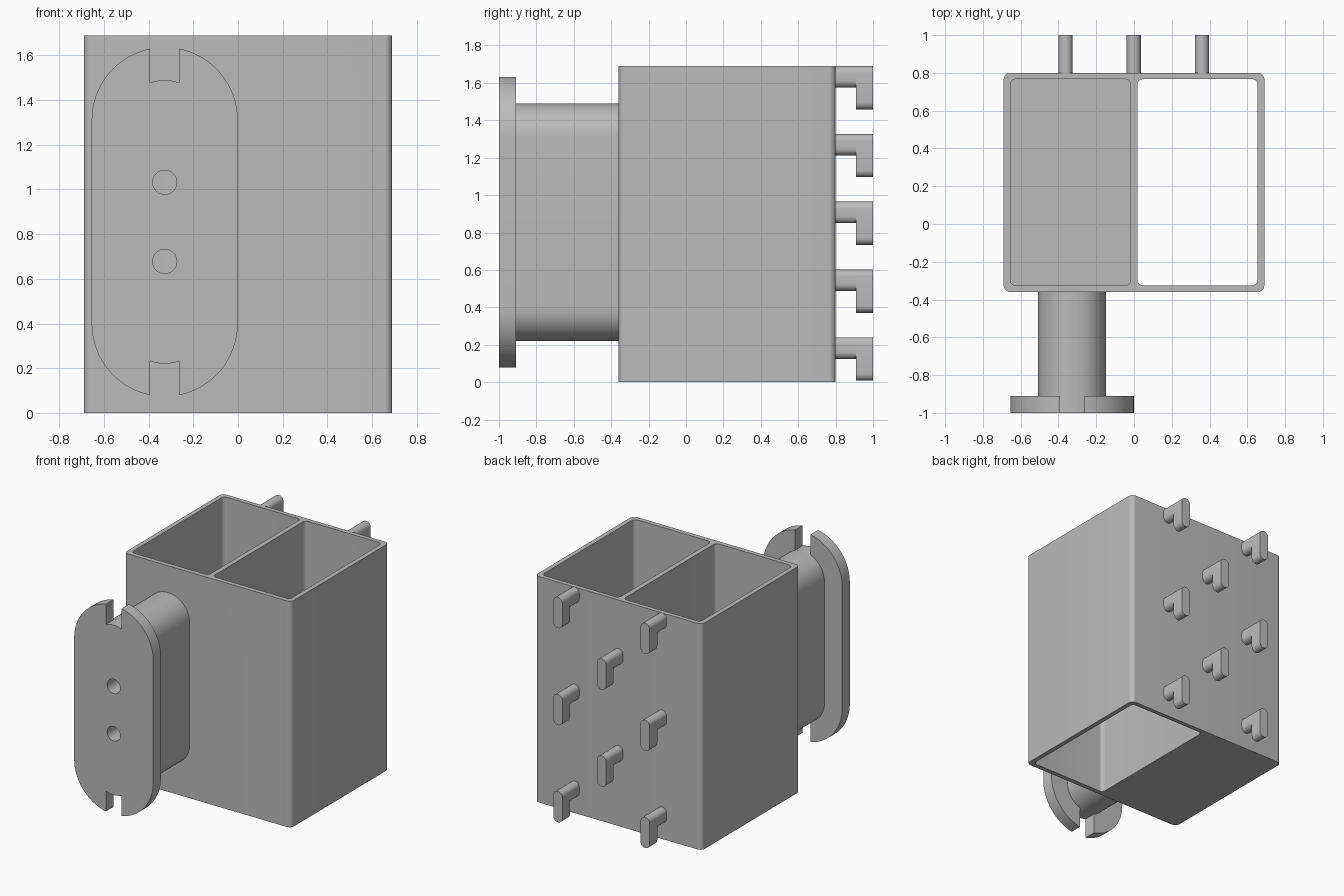
import bpy, bmesh, math
from math import pi, sin, cos, asin

if "Cube" in bpy.data.objects:
    bpy.data.objects.remove(bpy.data.objects["Cube"])

grey = bpy.data.materials.new("plain_grey")
grey.diffuse_color = (0.5, 0.5, 0.5, 1)
grey.use_nodes = True
grey.node_tree.nodes["Principled BSDF"].inputs["Base Color"].default_value = grey.diffuse_color

WALL_FRONT, WALL_BACK, HEIGHT = -0.36, 0.80, 1.69
GRIP_X, GRIP_Z, ARC_Z = -0.328, 0.855, 0.455   # grip centre and half distance of its end arcs


def arc(cx, cy, r, a0, a1, n):
    return [(cx + r * cos(a0 + (a1 - a0) * i / n), cy + r * sin(a0 + (a1 - a0) * i / n))
            for i in range(n + 1)]


def rounded_rect(x0, x1, y0, y1, r, n=8):
    pts = []
    for k, (cx, cy) in enumerate([(x1 - r, y1 - r), (x0 + r, y1 - r), (x0 + r, y0 + r), (x1 - r, y0 + r)]):
        pts += arc(cx, cy, r, k * pi / 2, (k + 1) * pi / 2, n)
    return pts


def stadium(cx, cz, r, half, n=24):
    return arc(cx, cz + half, r, 0, pi, n) + arc(cx, cz - half, r, pi, 2 * pi, n)


def prism(name, outline, a, b, axis):
    """Extrude an outline from a to b along y (outline in xz) or z (outline in xy)."""
    bm = bmesh.new()
    place = (lambda p, t: (p[0], t, p[1])) if axis == "y" else (lambda p, t: (p[0], p[1], t))
    lo = [bm.verts.new(place(p, a)) for p in outline]
    hi = [bm.verts.new(place(p, b)) for p in outline]
    bm.faces.new(lo)
    bm.faces.new(hi)
    for i in range(len(lo)):
        j = (i + 1) % len(lo)
        bm.faces.new((lo[i], lo[j], hi[j], hi[i]))
    bmesh.ops.recalc_face_normals(bm, faces=bm.faces)
    me = bpy.data.meshes.new(name)
    bm.to_mesh(me)
    bm.free()
    me.materials.append(grey)
    ob = bpy.data.objects.new(name, me)
    bpy.context.collection.objects.link(ob)
    return ob


def cut(ob, cutters):
    for c in cutters:
        c.hide_render = True
        m = ob.modifiers.new("cut", "BOOLEAN")
        m.operation, m.solver, m.object = "DIFFERENCE", "EXACT", c
        bpy.context.view_layer.objects.active = ob
        bpy.ops.object.modifier_apply(modifier=m.name)


def smooth(ob):
    ob.data.shade_smooth()
    ob.data.set_sharp_from_angle(angle=math.radians(30))


# Two-bay box: left bay has a floor, right bay is open through the bottom
box = prism("box", rounded_rect(-0.69, 0.69, WALL_FRONT, WALL_BACK, 0.035), 0, HEIGHT, "z")
left_bay = prism("left_bay_cutter", rounded_rect(-0.655, -0.018, -0.325, 0.767, 0.03), 0.035, 1.9, "z")
right_bay = prism("right_bay_cutter", rounded_rect(0.018, 0.655, -0.325, 0.767, 0.03), -0.2, 1.9, "z")

# Grip neck: a long stadium sticking out of the front
neck = prism("grip_neck", stadium(GRIP_X, GRIP_Z, 0.18, ARC_Z), -0.91, WALL_FRONT, "y")

# Grip flange: larger stadium, notched at both ends down to the neck
R, NECK_R, NOTCH = 0.327, 0.18, 0.065
a, b = asin(NOTCH / R), asin(NOTCH / NECK_R)
end = (arc(0, ARC_Z, R, 0, pi / 2 - a, 16) + arc(0, ARC_Z, NECK_R, pi / 2 - b, pi / 2 + b, 6)
       + arc(0, ARC_Z, R, pi / 2 + a, pi, 16))
outline = [(GRIP_X + s * x, GRIP_Z + s * z) for s in (1, -1) for x, z in end]
flange = prism("grip_flange", outline, -1.0, -0.91, "y")

# Screw holes through flange, neck and front wall
holes = [prism("screw_hole_cutter", arc(GRIP_X, GRIP_Z + dz, 0.054, 0, 2 * pi * 31 / 32, 31), -1.1, -0.2, "y")
         for dz in (-0.177, 0.177)]

cut(box, [left_bay, right_bay] + holes)
cut(neck, holes)
cut(flange, holes)
for c in [left_bay, right_bay] + holes:
    bpy.data.objects.remove(c)

# Staggered L-shaped hooks on the back
HOOK_R = 0.0375
for x, rows in ((-0.362, (0, 2, 4)), (-0.001, (1, 3)), (0.36, (0, 2, 4))):
    for row in rows:
        top = HEIGHT - row * 0.3627
        for name, length, y0, y1 in (("hook_arm", 0.115, WALL_BACK - 0.01, 0.91), ("hook_drop", 0.231, 0.91, 1.0)):
            prism(name, stadium(x, top - length / 2, HOOK_R, length / 2 - HOOK_R, 12), y0, y1, "y")

for ob in bpy.context.collection.objects:
    smooth(ob)
